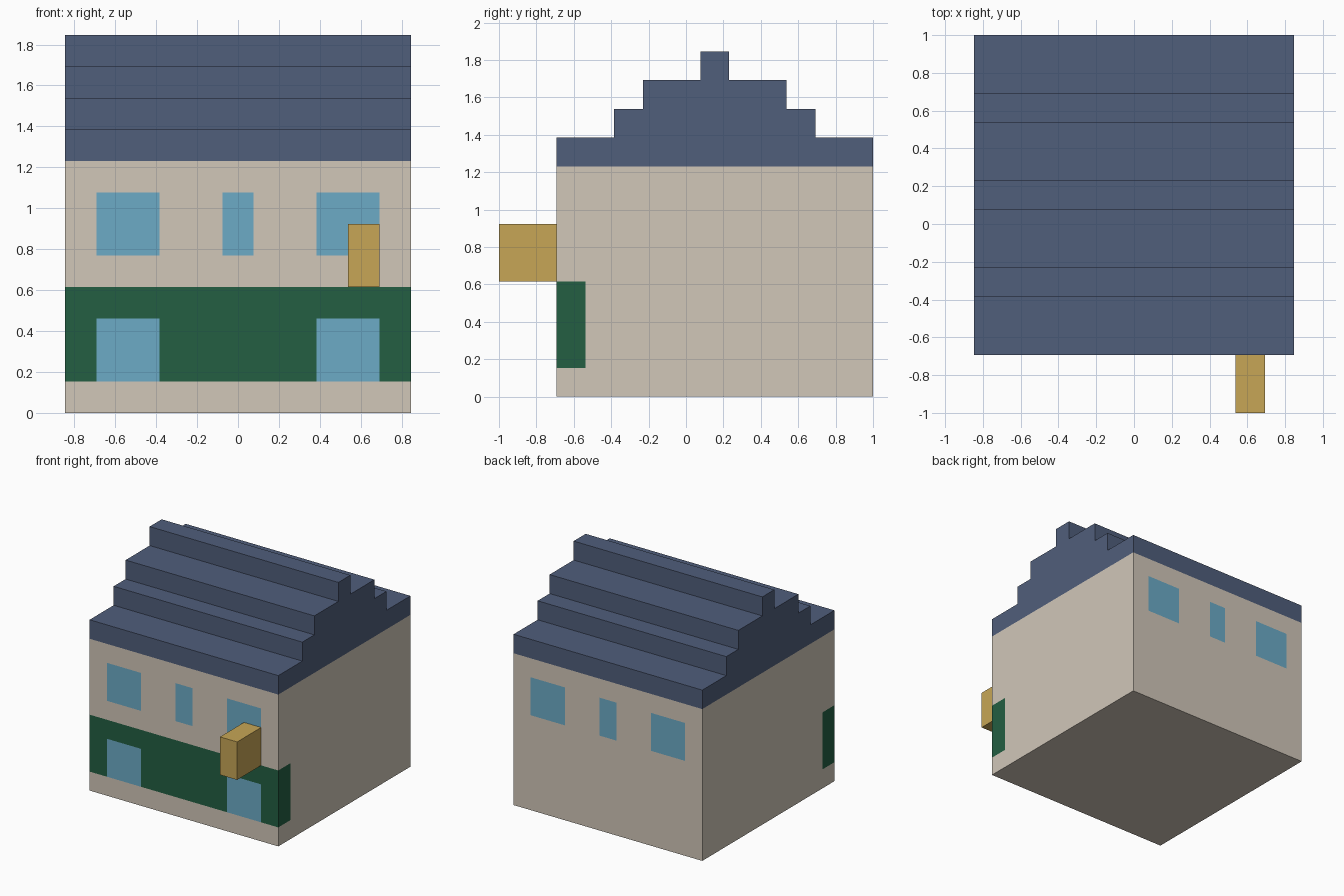
import bpy, bmesh
from math import radians
from mathutils import Vector

if "Cube" in bpy.data.objects:
    bpy.data.objects.remove(bpy.data.objects["Cube"])

U = 2 / 13  # one block; the model is 13 blocks deep


def material(name, rgb):
    lin = [(c / 255 / 12.92) if c < 11 else ((c / 255 + 0.055) / 1.055) ** 2.4 for c in rgb]
    m = bpy.data.materials.new(name)
    m.diffuse_color = (*lin, 1)
    m.use_nodes = True
    m.node_tree.nodes["Principled BSDF"].inputs["Base Color"].default_value = m.diffuse_color
    return m


WALL = material("plaster", (209, 199, 185))
GREEN = material("shopfront_green", (35, 94, 66))
GLASS = material("window_glass", (108, 171, 198))
SLATE = material("roof_slate", (80, 94, 123))
GOLD = material("sign_gold", (199, 166, 86))


def finish(name, bm, mats):
    bmesh.ops.recalc_face_normals(bm, faces=bm.faces)
    me = bpy.data.meshes.new(name)
    bm.to_mesh(me)
    bm.free()
    for m in mats:
        me.materials.append(m)
    ob = bpy.data.objects.new(name, me)
    bpy.context.collection.objects.link(ob)
    return ob


def box(lo, hi):
    bm = bmesh.new()
    bmesh.ops.create_cube(bm, size=1)
    lo, hi = Vector(lo) * U, Vector(hi) * U
    for v in bm.verts:
        v.co = (lo + hi) / 2 + v.co * (hi - lo)
    return bm


# House body: a box cut along the panel edges, with flush coloured panels
bm = box((-5.5, -4.5, 0), (5.5, 6.5, 8))
cuts = [(0, x) for x in (-4.5, -2.5, -0.5, 0.5, 2.5, 4.5)]
cuts += [(1, -3.5)] + [(2, z) for z in (1, 3, 4, 5, 7)]
for axis, pos in cuts:
    n = Vector((0, 0, 0))
    n[axis] = 1
    bmesh.ops.bisect_plane(bm, geom=bm.verts[:] + bm.edges[:] + bm.faces[:],
                           plane_co=n * pos * U, plane_no=n)

for f in bm.faces:
    x, y, z = f.calc_center_median() / U
    front, back = y < -4.49, y > 6.49
    wide = 2.5 < abs(x) < 4.5
    if y < -3.5 and 1 < z < 4:                              # shopfront band, wraps the corners
        f.material_index = 2 if front and wide and z < 3 else 1
    elif (front or back) and 5 < z < 7 and (wide or abs(x) < 0.5):  # upper windows
        f.material_index = 2
bmesh.ops.dissolve_limit(bm, angle_limit=radians(1), verts=bm.verts, edges=bm.edges,
                         delimit={'MATERIAL'})
finish("house_body", bm, [WALL, GREEN, GLASS])

# Stepped roof: side profile extruded across the width
steps = [(-4.5, 6.5), (-2.5, 4.5), (-1.5, 3.5), (0.5, 1.5)]
left = [p for i, (a, b) in enumerate(steps) for p in ((a, 8 + i), (a, 9 + i))]
right = [p for i, (a, b) in enumerate(steps) for p in ((b, 8 + i), (b, 9 + i))]
bm = bmesh.new()
face = bm.faces.new([bm.verts.new((-5.5 * U, y * U, z * U)) for y, z in left + right[::-1]])
ext = bmesh.ops.extrude_face_region(bm, geom=[face], use_keep_orig=True)
bmesh.ops.translate(bm, vec=(11 * U, 0, 0),
                    verts=[g for g in ext["geom"] if isinstance(g, bmesh.types.BMVert)])
finish("stepped_roof", bm, [SLATE])

# Hanging sign projecting from the front wall
finish("hanging_sign", box((3.5, -6.5, 4), (4.5, -4.5, 6)), [GOLD])
